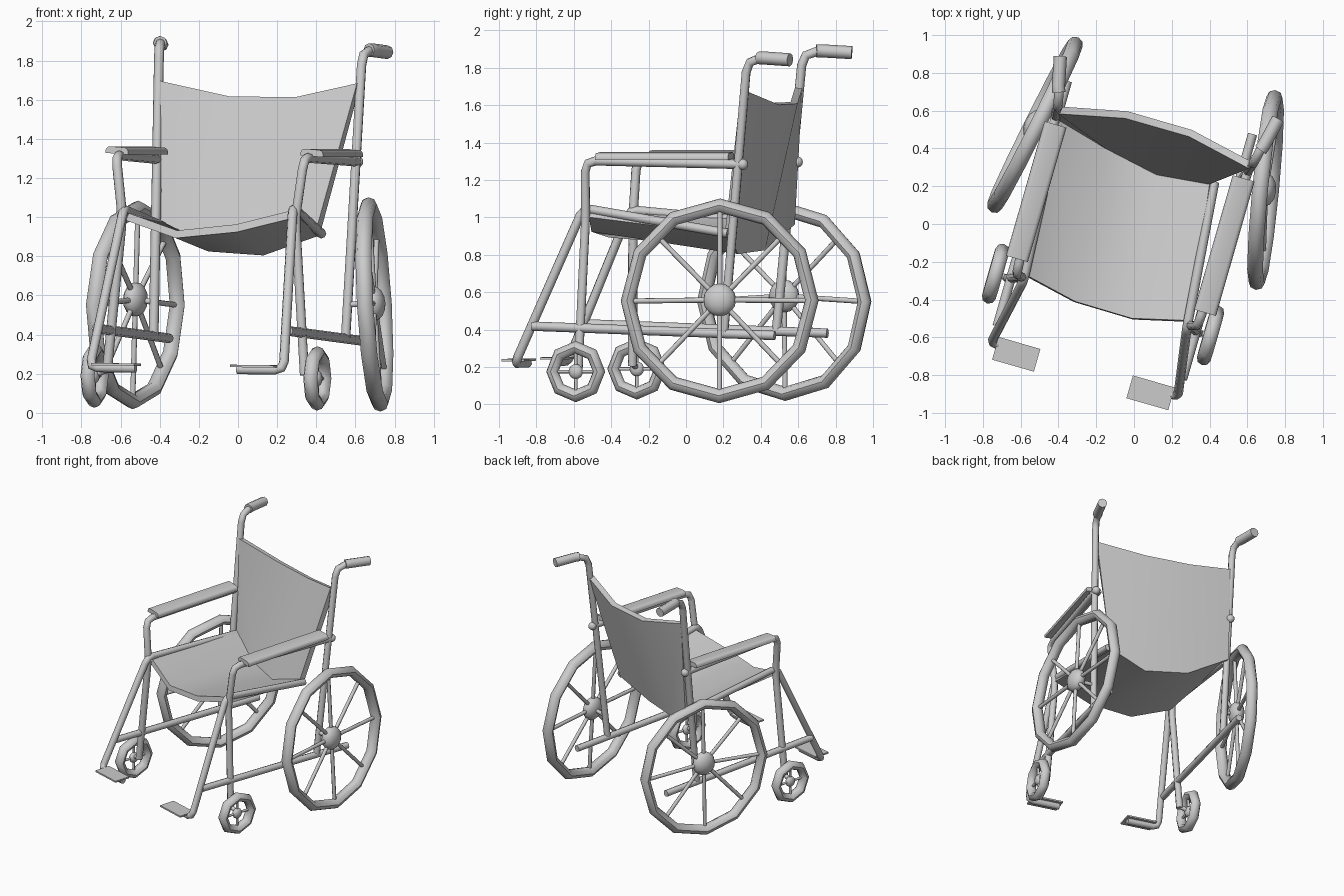
import bpy, bmesh, math
from math import pi, radians
from mathutils import Matrix, Vector

cube = bpy.data.objects.get("Cube")
if cube:
    bpy.data.objects.remove(cube, do_unlink=True)

grey = bpy.data.materials.new("plain_grey")
grey.use_nodes = True
colour = (0.6, 0.6, 0.6, 1)
grey.diffuse_color = colour
grey.node_tree.nodes["Principled BSDF"].inputs["Base Color"].default_value = colour

# The chair stands turned on the ground with a very slight lean
PIVOT = Matrix.Translation((0, 0, 1))
FRAME = (Matrix.Rotation(radians(-16), 4, 'Z') @ Matrix.Translation((-0.03, 0, 0))
         @ PIVOT @ Matrix.Rotation(radians(0.7), 4, 'Y') @ PIVOT.inverted())


def select_only(ob):
    bpy.ops.object.select_all(action='DESELECT')
    ob.select_set(True)
    bpy.context.view_layer.objects.active = ob


def finish(ob, local=Matrix(), angle=35):
    ob.matrix_world = FRAME @ local
    ob.data.materials.clear()
    ob.data.materials.append(grey)
    select_only(ob)
    bpy.ops.object.shade_smooth_by_angle(angle=radians(angle))
    return ob


def from_bmesh(name, bm, local=Matrix(), angle=35):
    bmesh.ops.recalc_face_normals(bm, faces=bm.faces)
    mesh = bpy.data.meshes.new(name)
    bm.to_mesh(mesh)
    bm.free()
    ob = bpy.data.objects.new(name, mesh)
    bpy.context.collection.objects.link(ob)
    return finish(ob, local, angle)


def rounded(points, r):
    """Replace each inner corner with a short three-point bend."""
    pts = [Vector(p) for p in points]
    out = [pts[0]]
    for a, b, c in zip(pts, pts[1:], pts[2:]):
        p, q = b + (a - b).normalized() * r, b + (c - b).normalized() * r
        out += [p, (p + q + 2 * b) / 4, q]
    return out + [pts[-1]]


def tube(name, points, radius, bend=0.045, local=Matrix()):
    curve = bpy.data.curves.new(name, 'CURVE')
    curve.dimensions = '3D'
    curve.bevel_depth = radius
    curve.bevel_resolution = 2
    curve.use_fill_caps = True
    path = rounded(points, bend)
    spline = curve.splines.new('POLY')
    spline.points.add(len(path) - 1)
    for point, co in zip(spline.points, path):
        point.co = (*co, 1)
    ob = bpy.data.objects.new(name, curve)
    bpy.context.collection.objects.link(ob)
    select_only(ob)
    bpy.ops.object.convert(target='MESH')
    return finish(bpy.context.view_layer.objects.active, local, 50)


def ball(name, scale, local):
    bm = bmesh.new()
    bmesh.ops.create_uvsphere(bm, u_segments=12, v_segments=8, radius=1)
    bmesh.ops.scale(bm, vec=scale, verts=bm.verts)
    return from_bmesh(name, bm, local, 60)


def wheel(name, local, major, minor, segments, spokes, spoke_radius, hub,
          squash=1, drop=0):
    """Wheel in the local YZ plane with its axle along X."""
    bm = bmesh.new()
    sides = 8
    ring = [[bm.verts.new((1.1 * minor * math.sin(b),
                           (major + minor * math.cos(b)) * math.cos(a) * squash,
                           (major + minor * math.cos(b)) * math.sin(a) - drop))
             for b in (2 * pi * j / sides for j in range(sides))]
            for a in (2 * pi * i / segments for i in range(segments))]
    for i in range(segments):
        for j in range(sides):
            n, m = (i + 1) % segments, (j + 1) % sides
            bm.faces.new((ring[i][j], ring[n][j], ring[n][m], ring[i][m]))
    from_bmesh(name + "_tyre", bm, local, 50)
    for i in range(spokes):
        a = 2 * pi * i / spokes
        tip = (0, major * math.cos(a) * squash, major * math.sin(a) - drop)
        tube(f"{name}_spoke_{i + 1}", [(0, 0, 0), tip], spoke_radius, local=local)
    ball(name + "_hub", (hub * 0.65, hub, hub), local)


def box(name, size, local, bevel=0):
    bm = bmesh.new()
    bmesh.ops.create_cube(bm, size=1)
    bmesh.ops.scale(bm, vec=size, verts=bm.verts)
    if bevel:
        edges = [e for e in bm.edges
                 if abs(e.verts[0].co.y - e.verts[1].co.y) > 0.1 and e.verts[0].co.z > 0]
        bmesh.ops.bevel(bm, geom=edges, offset=bevel, segments=3,
                        profile=0.5, affect='EDGES')
    return from_bmesh(name, bm, local)


# Per side: hub position, wheel lean, wheel radius, tyre drop, rail rear end and top height
sides = (("left", 1, (0.655, 0.365, 0.567), 4, 0.51, 0.005, (0.38, 0.33, 0.92), 1.055),
         ("right", -1, (0.613, 0.36, 0.572), 1, 0.495, 0.028, (0.5, 0.4, 0.955), 1.035))

for side, s, hub, lean, radius, drop, rail_end, rail_top in sides:
    def m(*points):
        return [(s * x, y, z) for x, y, z in points]

    # Rear post bending into the push handle
    up = -0.012 * s
    tube(side + "_rear_post", m((0.51, 0.345, 0.38), (0.54, 0.49, 1.865 + up),
                                (0.575, 0.66, 1.87 + up)), 0.025, 0.07)
    tube(side + "_hand_grip", m((0.555, 0.56, 1.872 + up), (0.565, 0.585, 1.872 + up),
                                (0.6, 0.745, 1.862 + up)), 0.035, 0.01)

    # Armrest tube running down to the caster
    tube(side + "_arm_frame", m((0.53, 0.45, 1.29), (0.50, -0.425, 1.31),
                                (0.46, -0.435, 1.0), (0.525, -0.46, 0.2)), 0.025, 0.06)
    ball(side + "_arm_knob", (0.03,) * 3, Matrix.Translation((s * 0.53, 0.46, 1.29)))
    box(side + "_arm_pad", (0.12, 0.74, 0.035),
        Matrix.Translation((s * 0.518, 0.022, 1.335)) @ Matrix.Rotation(radians(4), 4, 'Y'),
        0.022)

    # Seat rail bending down into the leg rest and under the footplate
    tube(side + "_seat_rail", m(rail_end, (0.45, -0.45, rail_top),
                                (0.515, -0.815, 0.225), (0.27, -0.815, 0.225)), 0.025)
    box(side + "_footplate", (0.23, 0.125, 0.012),
        Matrix.Translation((s * 0.37, -0.835, 0.243)))
    tube(side + "_lower_rail", m((0.51, -0.72, 0.425), (0.51, 0.63, 0.375)), 0.025)

    # Large wheel, toed and leaning inward at the top
    place = (Matrix.Translation(m(hub)[0]) @ Matrix.Rotation(radians(s * 10.5), 4, 'Z')
             @ Matrix.Rotation(radians(-s * lean), 4, 'Y'))
    wheel(side + "_drive_wheel", place, radius, 0.038, 12, 8, 0.014, 0.088, 0.97, drop)
    tube(side + "_axle", m(hub, (0.515, 0.362, 0.56)), 0.015)

    # Front caster
    caster = Matrix.Translation((s * 0.592, -0.455, 0.183))
    wheel(side + "_caster", caster, 0.13, 0.034, 8, 4, 0.009, 0.04)
    tube(side + "_caster_axle", m((0.59, -0.455, 0.19), (0.52, -0.46, 0.215)), 0.016)

# Fabric sling from the top of the back, through the fold, to the seat front
rows = [[(-0.525, 0.45, 1.69), (-0.175, 0.525, 1.615),
         (0.175, 0.525, 1.615), (0.525, 0.45, 1.69)],
        [(-0.506, 0.418, 0.98), (-0.225, 0.343, 0.855),
         (0.074, 0.283, 0.84), (0.357, 0.312, 0.94)],
        [(-0.43, -0.42, 1.015), (-0.155, -0.48, 0.93),
         (0.158, -0.483, 0.965), (0.455, -0.41, 1.045)]]
bm = bmesh.new()
grid = [[bm.verts.new(p) for p in row] for row in rows]
for a, b in zip(grid, grid[1:]):
    for i in range(3):
        bm.faces.new((a[i], a[i + 1], b[i + 1], b[i]))
sling = from_bmesh("seat_and_back", bm)
solid = sling.modifiers.new("thickness", 'SOLIDIFY')
solid.thickness = 0.04
# Thicken away from the sitter, whichever way the sheet faces
seat_face = min(sling.data.polygons, key=lambda f: f.center.z + f.center.y)
solid.offset = -1 if seat_face.normal.z > 0 else 1
select_only(sling)
bpy.ops.object.convert(target='MESH')
finish(sling, angle=30)
